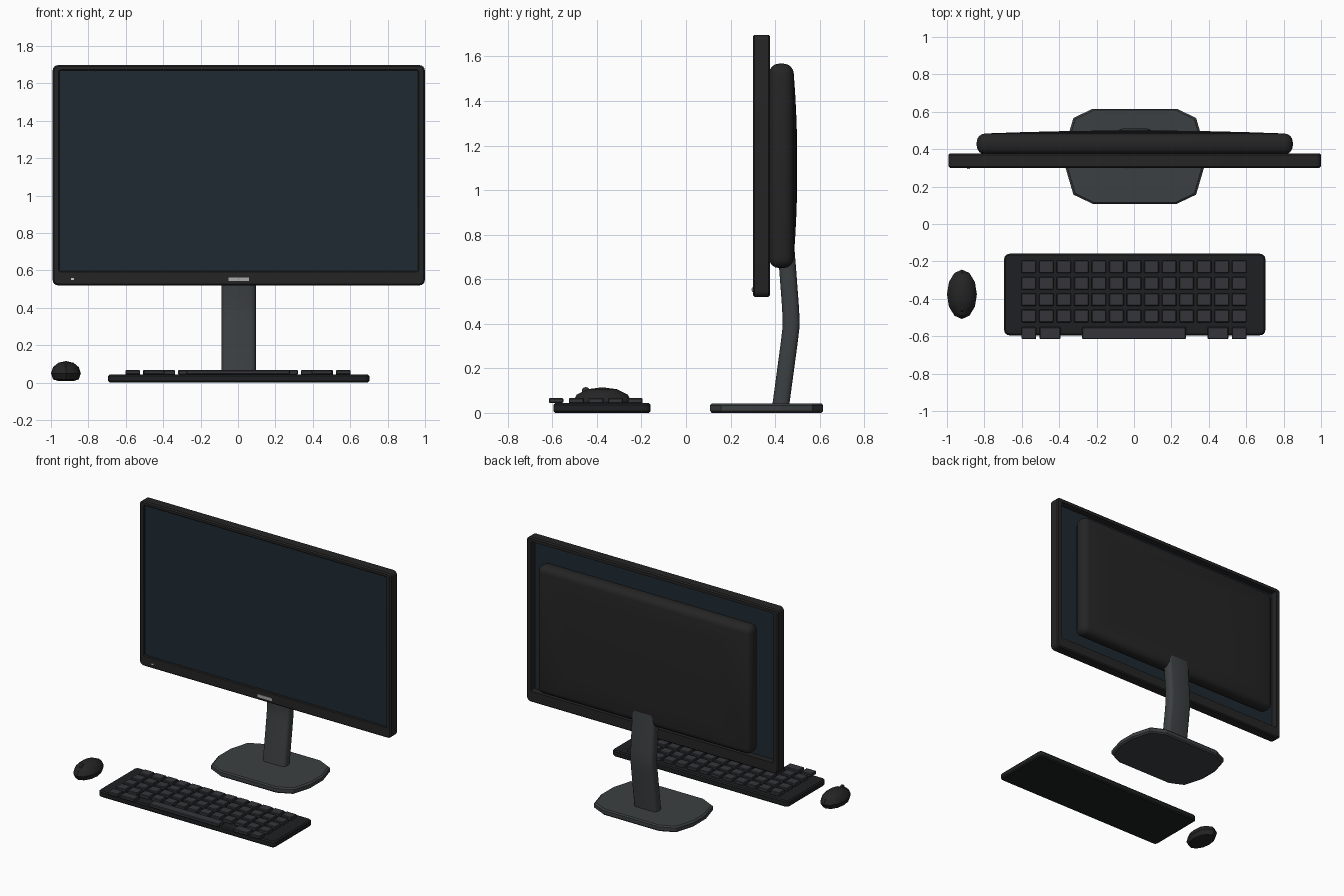
import bpy, bmesh, math
from mathutils import Matrix

if "Cube" in bpy.data.objects:
    bpy.data.objects.remove(bpy.data.objects["Cube"])

CX = 0.004  # x centre of the monitor and keyboard


def material(name, r, g, b):
    m = bpy.data.materials.new(name)
    m.diffuse_color = (r, g, b, 1)
    m.use_nodes = True
    m.node_tree.nodes["Principled BSDF"].inputs["Base Color"].default_value = m.diffuse_color
    return m


BLACK = material("black_plastic", 0.018, 0.018, 0.019)
DARK = material("keyboard_black", 0.013, 0.014, 0.015)
KEY = material("key_grey", 0.035, 0.036, 0.041)
STAND = material("stand_grey", 0.045, 0.051, 0.054)
GLASS = material("screen_blue", 0.013, 0.022, 0.032)
SILVER = material("silver", 0.40, 0.40, 0.41)
LIGHT = material("white_light", 0.8, 0.8, 0.8)


def finish(name, bm, mat, angle=None):
    bmesh.ops.recalc_face_normals(bm, faces=bm.faces)
    me = bpy.data.meshes.new(name)
    bm.to_mesh(me)
    bm.free()
    me.materials.append(mat)
    if angle:
        me.shade_smooth()
        me.set_sharp_from_angle(angle=math.radians(angle))
    ob = bpy.data.objects.new(name, me)
    bpy.context.collection.objects.link(ob)
    return ob


def add_box(bm, x0, x1, y0, y1, z0, z1, bevel=0, segs=1):
    part = bmesh.new()
    mat = Matrix.Translation(((x0 + x1) / 2, (y0 + y1) / 2, (z0 + z1) / 2)) @ \
        Matrix.Diagonal((x1 - x0, y1 - y0, z1 - z0, 1))
    bmesh.ops.create_cube(part, size=1, matrix=mat)
    if bevel:
        bmesh.ops.bevel(part, geom=part.edges[:], offset=bevel, segments=segs,
                        profile=0.5, affect='EDGES')
    tmp = bpy.data.meshes.new("tmp")
    part.to_mesh(tmp)
    part.free()
    bm.from_mesh(tmp)
    bpy.data.meshes.remove(tmp)


def box(name, dims, mat, bevel=0, segs=1, angle=None):
    bm = bmesh.new()
    add_box(bm, *dims, bevel, segs)
    return finish(name, bm, mat, angle)


def rounded_rect(hw, hh, r, n=4):
    pts = []
    for k, (sx, sy) in enumerate(((1, 1), (-1, 1), (-1, -1), (1, -1))):
        for i in range(n + 1):
            a = math.pi / 2 * (k + i / n)
            pts.append((sx * (hw - r) + r * math.cos(a), sy * (hh - r) + r * math.sin(a)))
    return pts


def loft(name, loops, mat, ring=False, angle=None):
    bm = bmesh.new()
    vs = [[bm.verts.new(p) for p in loop] for loop in loops]
    n = len(vs[0])
    pairs = list(zip(vs, vs[1:])) + ([(vs[-1], vs[0])] if ring else [])
    for a, b in pairs:
        for i in range(n):
            j = (i + 1) % n
            bm.faces.new((a[i], a[j], b[j], b[i]))
    if not ring:
        bm.faces.new(vs[0])
        bm.faces.new(vs[-1])
    return finish(name, bm, mat, angle)


# Monitor frame: hollow ring with a taller chin
def frame_loop(x, z0, z1, hw, r, y):
    return [(x + px, y, (z0 + z1) / 2 + pz) for px, pz in rounded_rect(hw, (z1 - z0) / 2, r)]


def outer(inset, y):
    return frame_loop(CX, 0.52 + inset, 1.697 - inset, 0.995 - inset, 0.028 - inset, y)


def inner(grow, y):
    return frame_loop(CX, 0.597 - grow, 1.668 + grow, 0.958 + grow, 0.006 + grow, y)


loft("monitor_frame", [outer(0.008, 0.30), outer(0, 0.308), outer(0, 0.37), outer(0.008, 0.378),
                       inner(0, 0.378), inner(0, 0.306), inner(0.005, 0.30)],
     BLACK, ring=True, angle=30)

# Screen panel
box("screen", (CX - 0.966, CX + 0.966, 0.311, 0.332, 0.59, 1.675), GLASS)

# Rear housing: rounded slab with a shallow crowned back
bm = bmesh.new()
add_box(bm, CX - 0.845, CX + 0.845, 0.372, 0.484, 0.65, 1.568, 0.046, 4)
bm.faces.ensure_lookup_table()
back = max(bm.faces, key=lambda f: f.calc_center_median().y)
for scale, rise in ((0.75, 0.007), (0.67, 0.005), (0.5, 0.003)):
    c = back.calc_center_median()
    old = {i: v.co.copy() for i, v in enumerate(back.verts)}
    bmesh.ops.inset_individual(bm, faces=[back], thickness=0.01, use_even_offset=True)
    for i, v in enumerate(back.verts):
        v.co = c + (old[i] - c) * scale
        v.co.y += rise
finish("rear_housing", bm, BLACK, 40)

# Chin trim and power light
box("chin_trim", (CX - 0.056, CX + 0.056, 0.296, 0.304, 0.542, 0.563), SILVER)
box("power_light", (-0.893, -0.877, 0.295, 0.304, 0.549, 0.558), LIGHT)

# Stand neck: bent rounded bar
path = [(0.425, 0.03), (0.464, 0.32), (0.471, 0.38), (0.472, 0.42),
        (0.468, 0.49), (0.456, 0.65), (0.444, 0.80)]
loft("stand_neck", [[(CX + px, y + py, z) for px, py in rounded_rect(0.091, 0.038, 0.025, 3)]
                    for y, z in path], STAND, angle=40)

# Stand base: twelve-sided plate with chamfered rims
quarter = [(0.369, 0.065), (0.328, 0.205), (0.225, 0.254)]
outline = quarter + [(-x, y) for x, y in quarter[::-1]]
outline += [(-x, -y) for x, y in outline]
loft("stand_base", [[(CX + x * s, 0.362 + y * s, z) for x, y in outline]
                    for s, z in ((0.97, 0), (1, 0.009), (1, 0.034), (0.97, 0.043))], STAND)

# Keyboard body
kb = []
for inset, z in ((0.008, 0), (0, 0.008), (0, 0.036), (0.008, 0.044)):
    kb.append([(CX + x, -0.377 + y, z)
               for x, y in rounded_rect(0.698 - inset, 0.218 - inset, 0.028 - inset)])
loft("keyboard_body", kb, DARK, angle=30)

# Keys: four regular rows and a bottom row with the space bar
bm = bmesh.new()
for row in range(4):
    y = -0.229 - 0.0877 * row
    for col in range(13):
        x = (col - 6) * 0.0938
        add_box(bm, x - 0.039, x + 0.039, y - 0.034, y + 0.034, 0.042, 0.067, 0.004)
for x, w in ((-0.5625, 0.039), (-0.449, 0.056), (0, 0.277), (0.449, 0.056), (0.5625, 0.039)):
    add_box(bm, x - w, x + w, -0.616, -0.551, 0.044, 0.067, 0.004)
finish("keys", bm, KEY)

# Mouse: stretched sphere with a flattened underside
bm = bmesh.new()
bmesh.ops.create_uvsphere(bm, u_segments=12, v_segments=6, radius=1,
                          matrix=Matrix.Translation((-0.92, -0.376, 0.05))
                          @ Matrix.Diagonal((0.08, 0.132, 0.065, 1)))
for v in bm.verts:
    v.co.z = max(v.co.z, 0.008)
finish("mouse_body", bm, BLACK, 35)

# Scroll wheel
bm = bmesh.new()
bmesh.ops.create_cone(bm, cap_ends=True, segments=12, radius1=0.018, radius2=0.018, depth=0.012,
                      matrix=Matrix.Translation((-0.92, -0.45, 0.098))
                      @ Matrix.Rotation(math.pi / 2, 4, 'Y'))
finish("scroll_wheel", bm, KEY, 40)
